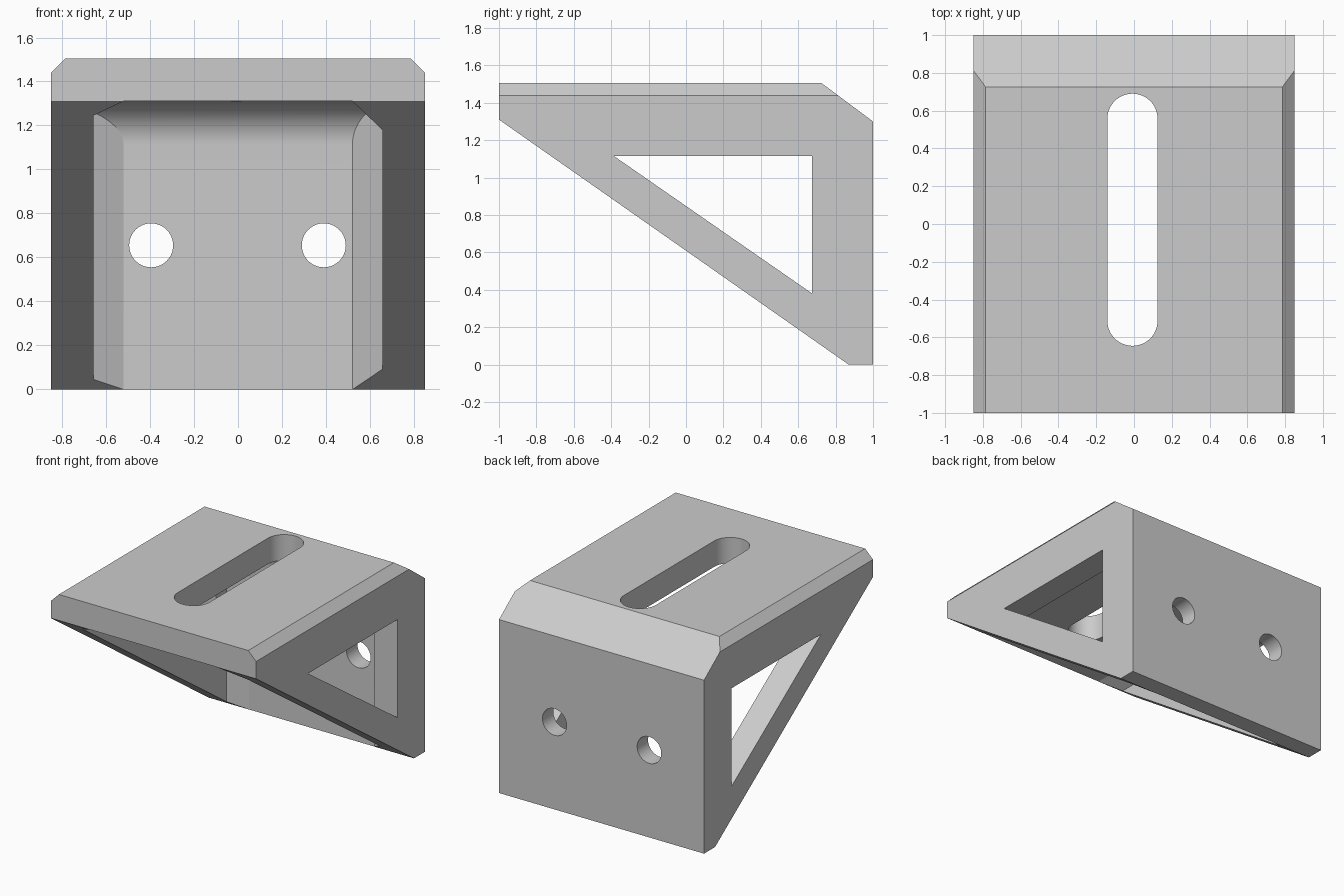
import bpy, bmesh
from math import pi, sin, cos, radians
from mathutils import Vector

cube = bpy.data.objects.get("Cube")
if cube:
    bpy.data.objects.remove(cube, do_unlink=True)

grey = bpy.data.materials.new("light_grey")
grey.use_nodes = True
colour = (0.6, 0.6, 0.6, 1)
grey.diffuse_color = colour
grey.node_tree.nodes["Principled BSDF"].inputs["Base Color"].default_value = colour


def prism(name, points, direction, planes=()):
    """Extrude a closed outline, then trim it with (point, outward normal) planes."""
    bm = bmesh.new()
    face = bm.faces.new([bm.verts.new(p) for p in points])
    new = bmesh.ops.extrude_face_region(bm, geom=[face])["geom"]
    moved = [v for v in new if isinstance(v, bmesh.types.BMVert)]
    bmesh.ops.translate(bm, verts=moved, vec=Vector(direction))
    for co, no in planes:
        geom = bm.verts[:] + bm.edges[:] + bm.faces[:]
        bmesh.ops.bisect_plane(bm, geom=geom, plane_co=co, plane_no=no, clear_outer=True)
        bmesh.ops.holes_fill(bm, edges=[e for e in bm.edges if e.is_boundary], sides=0)
    bmesh.ops.recalc_face_normals(bm, faces=bm.faces)
    mesh = bpy.data.meshes.new(name)
    bm.to_mesh(mesh)
    bm.free()
    mesh.materials.append(grey)
    obj = bpy.data.objects.new(name, mesh)
    bpy.context.collection.objects.link(obj)
    return obj


def arc(cx, cy, r, start, end, steps):
    angles = [start + (end - start) * i / steps for i in range(steps + 1)]
    return [(cx + r * cos(a), cy + r * sin(a)) for a in angles]


# Outer wedge with chamfered top side edges
W = 0.85
side = [(-1, 1.31), (-1, 1.505), (0.725, 1.505), (1, 1.3), (1, 0), (0.87, 0)]
bracket = prism("angle_bracket", [(-W, y, z) for y, z in side], (2 * W, 0, 0),
                [((s * W, 0, 1.44), (s, 0, 1)) for s in (-1, 1)])

# Inner cavity: rounded inner corner, chamfers of unequal depth left and right
back, top, r = 0.871, 1.311, 0.2
hollow = [(-1.3, -0.3), (back, -0.3)]
hollow += arc(back - r, top - r, r, 0, pi / 2, 24) + [(-1.3, top)]
trims = []
for s, depth in ((-1, 0.065), (1, 0.13)):
    trims.append(((s * 0.52, back, 0), (s * depth, 0.135, 0)))
    trims.append(((s * 0.52, 0, top), (s * depth, 0, 0.135)))
cutters = [prism("cavity_cutter", [(-0.657, y, z) for y, z in hollow], (1.314, 0, 0), trims)]

# Triangular side windows
window = [(-0.385, 1.115), (0.675, 1.115), (0.675, 0.38)]
cutters.append(prism("window_cutter", [(-1, y, z) for y, z in window], (2, 0, 0)))

# Long slot in the top plate
slot = arc(-0.008, 0.557, 0.133, 0, pi, 24) + arc(-0.008, -0.512, 0.133, pi, 2 * pi, 24)
cutters.append(prism("slot_cutter", [(x, y, 1) for x, y in slot], (0, 0, 1)))

# Round bolt holes in the back plate
for x in (-0.395, 0.39):
    hole = arc(x, 0.655, 0.1, 0, 2 * pi, 40)[:-1]
    cutters.append(prism("bolt_hole_cutter", [(a, 0.7, z) for a, z in hole], (0, 0.6, 0)))

# Cut everything out of the wedge
bpy.context.view_layer.objects.active = bracket
for cutter in cutters:
    mod = bracket.modifiers.new("cut", "BOOLEAN")
    mod.operation = "DIFFERENCE"
    mod.solver = "EXACT"
    mod.object = cutter
    bpy.ops.object.modifier_apply(modifier=mod.name)
    bpy.data.objects.remove(cutter, do_unlink=True)

bpy.ops.object.select_all(action="DESELECT")
bracket.select_set(True)
bpy.ops.object.shade_smooth_by_angle(angle=radians(20))
